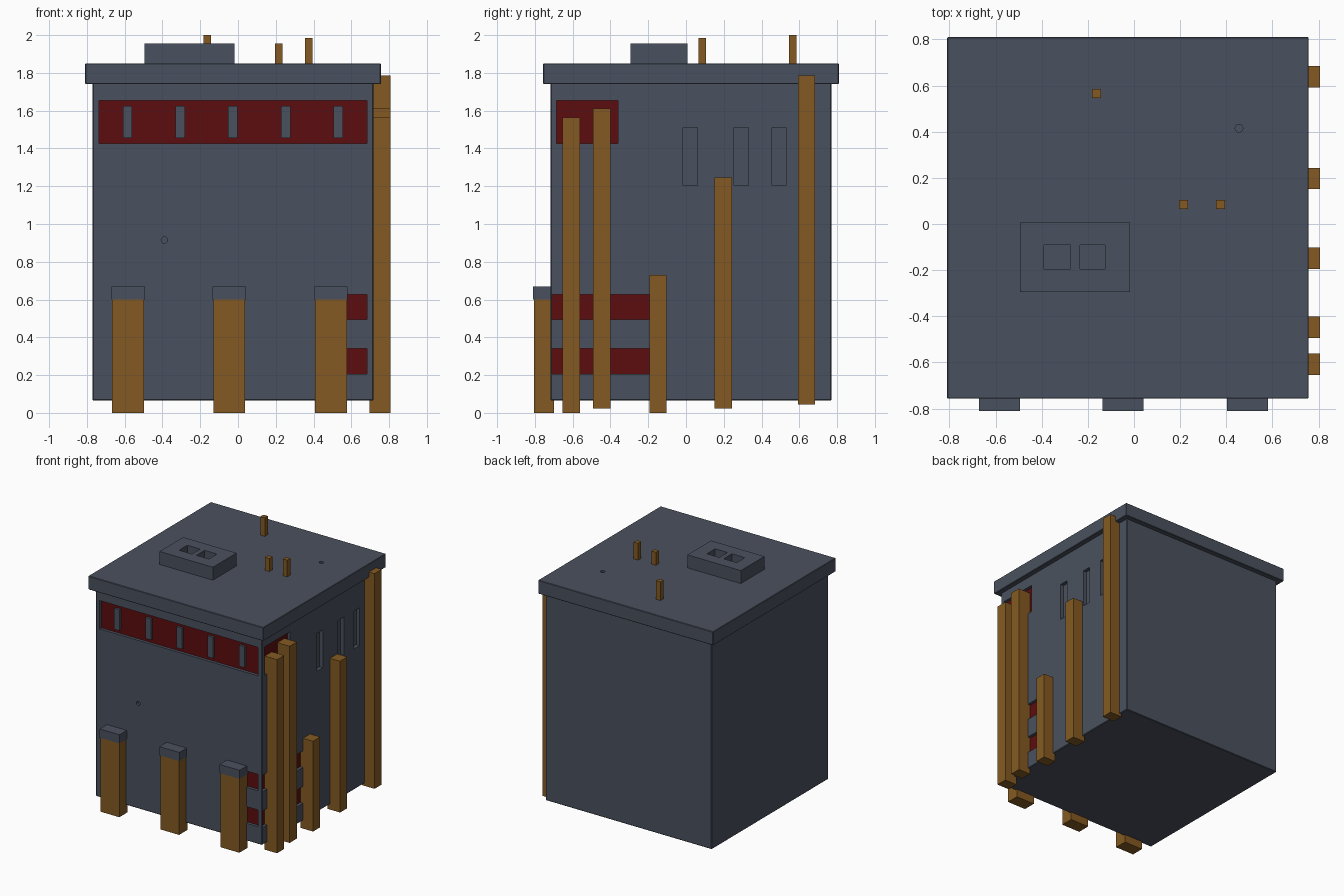
import bpy, bmesh
from mathutils import Matrix, Vector

cube = bpy.data.objects.get("Cube")
if cube:
    bpy.data.objects.remove(cube, do_unlink=True)


def material(name, color):
    m = bpy.data.materials.new(name)
    m.use_nodes = True
    m.diffuse_color = (*color, 1)
    m.node_tree.nodes["Principled BSDF"].inputs["Base Color"].default_value = (*color, 1)
    return m


SLATE = material("slate grey", (0.068, 0.083, 0.112))
WOOD = material("brown wood", (0.23, 0.102, 0.016))
RED = material("dark red", (0.108, 0.004, 0.005))


def add_box(bm, x, y, z):
    size = Vector((x[1] - x[0], y[1] - y[0], z[1] - z[0]))
    mid = Vector((sum(x), sum(y), sum(z))) / 2
    bmesh.ops.create_cube(bm, size=1, matrix=Matrix.Translation(mid) @ Matrix.Diagonal((*size, 1)))


def finish(name, bm, mat=None):
    mesh = bpy.data.meshes.new(name)
    bm.to_mesh(mesh)
    bm.free()
    obj = bpy.data.objects.new(name, mesh)
    bpy.context.collection.objects.link(obj)
    if mat:
        mesh.materials.append(mat)
    return obj


def box(name, mat, x, y, z, bevel=0):
    bm = bmesh.new()
    add_box(bm, x, y, z)
    obj = finish(name, bm, mat)
    if bevel:
        mod = obj.modifiers.new("edge bevel", 'BEVEL')
        mod.width, mod.segments = bevel, 1
    return obj


def carve(target, boxes, dimple=None):
    # subtract a set of boxes and an optional round dimple
    bm = bmesh.new()
    for b in boxes:
        add_box(bm, *b)
    if dimple:
        bmesh.ops.create_cone(bm, cap_ends=True, segments=12, radius1=0.017,
                              radius2=0.017, depth=0.04, matrix=dimple)
    cutter = finish(target.name + "_cutter", bm, SLATE)
    cutter.hide_render = True
    cutter.hide_viewport = True
    mod = target.modifiers.new("recesses", 'BOOLEAN')
    mod.operation, mod.solver, mod.object = 'DIFFERENCE', 'EXACT', cutter


FRONT, SIDE, DEPTH = -0.717, 0.717, 0.03
BANDS = [(0.205, 0.34), (0.495, 0.628)]
WINDOW = (1.425, 1.655)

# main walls with recessed bands and side slots
walls = box("walls", SLATE, (-0.77, SIDE), (FRONT, 0.77), (0.065, 1.75), 0.005)
front_areas = [((-0.735, 0.682), WINDOW)] + [((0.43, 0.682), b) for b in BANDS]
side_areas = [((-0.685, -0.36), WINDOW)] + [((-0.71, -0.15), b) for b in BANDS]
slots = [((y, y + 0.075), (1.203, 1.51)) for y in (-0.015, 0.255, 0.455)]
cuts = [(x, (FRONT - 0.05, FRONT + DEPTH), z) for x, z in front_areas]
cuts += [((SIDE - DEPTH, SIDE + 0.05), y, z) for y, z in side_areas + slots]
carve(walls, cuts, Matrix.Translation((-0.39, FRONT, 0.915)) @ Matrix.Rotation(1.5708, 4, 'X'))

# red panels at the back of the recesses
for i, (x, z) in enumerate(front_areas):
    box(f"front_red_panel_{i}", RED, x, (FRONT + DEPTH - 0.006, FRONT + DEPTH), z)
for i, (y, z) in enumerate(side_areas):
    box(f"side_red_panel_{i}", RED, (SIDE - DEPTH, SIDE - DEPTH + 0.006), y, z)

# window mullions
for i in range(5):
    x = -0.585 + i * 0.279
    box(f"mullion_{i}", SLATE, (x - 0.025, x + 0.025), (FRONT + 0.005, FRONT + DEPTH), (1.455, 1.625))

# roof slab and vent box
roof = box("roof", SLATE, (-0.81, 0.757), (-0.757, 0.81), (1.74, 1.85), 0.004)
carve(roof, [], Matrix.Translation((0.455, 0.415, 1.85)))
vent = box("roof_vent", SLATE, (-0.495, -0.018), (-0.295, 0.007), (1.848, 1.955))
carve(vent, [(x, (-0.195, -0.09), (1.88, 2.05)) for x in ((-0.39, -0.275), (-0.235, -0.125))])

# roof pegs
for i, (x, y, top) in enumerate([(-0.162, 0.565, 2.0), (0.215, 0.085, 1.955), (0.375, 0.085, 1.985)]):
    box(f"roof_peg_{i}", WOOD, (x - 0.02, x + 0.02), (y - 0.02, y + 0.02), (1.84, top))

# front posts with caps
for i, x in enumerate((-0.582, -0.047, 0.492)):
    box(f"front_post_{i}", WOOD, (x - 0.084, x + 0.084), (-0.805, -0.7), (0, 0.6))
    box(f"post_cap_{i}", SLATE, (x - 0.089, x + 0.089), (-0.81, -0.7), (0.6, 0.67))

# side posts of different heights
for i, (y, low, top) in enumerate([(-0.608, 0, 1.565), (-0.447, 0.022, 1.612), (-0.148, 0, 0.73),
                                   (0.197, 0.022, 1.245), (0.638, 0.045, 1.785)]):
    box(f"side_post_{i}", WOOD, (0.697, 0.807), (y - 0.046, y + 0.046), (low, top))
